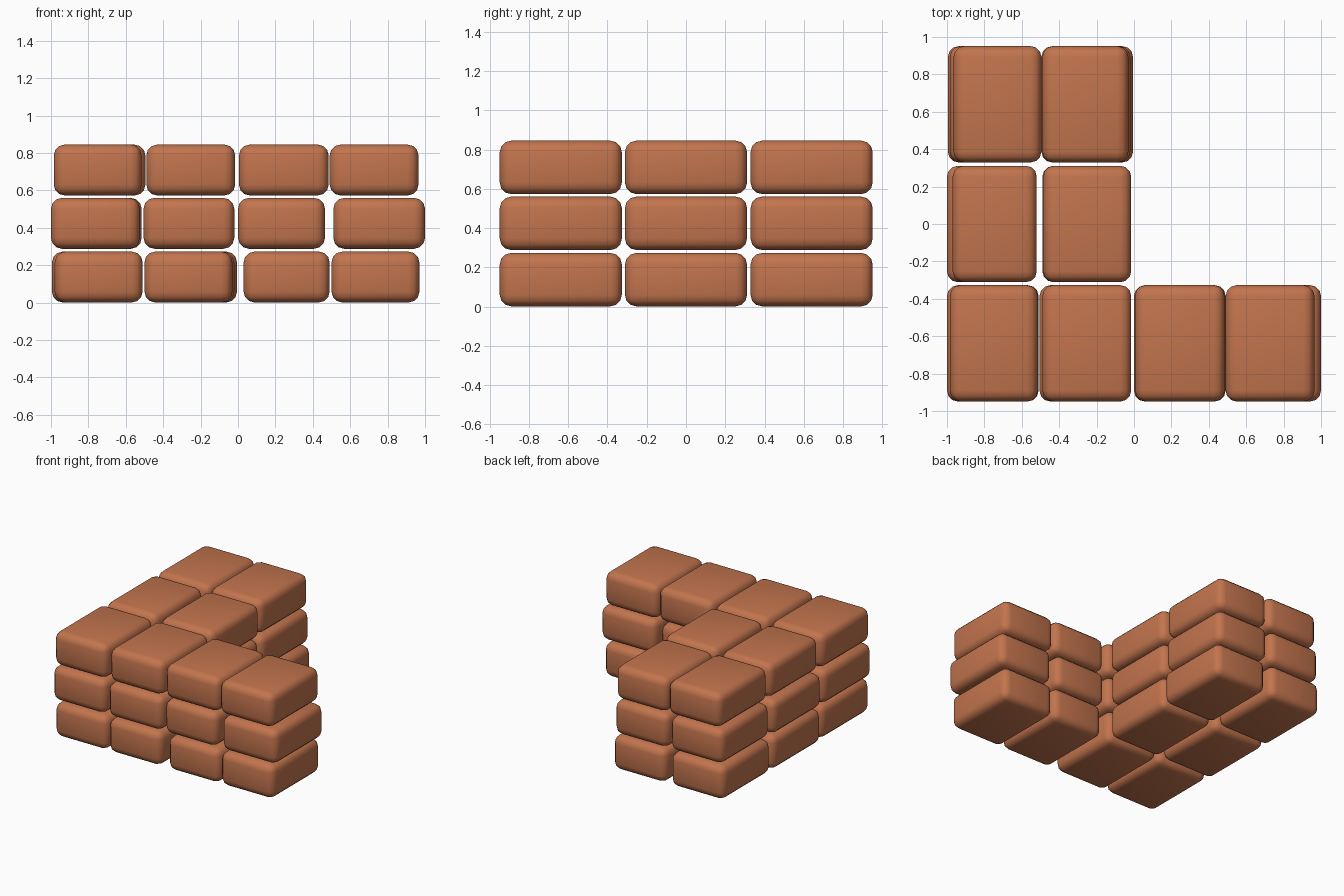
import bpy

if "Cube" in bpy.data.objects:
    bpy.data.objects.remove(bpy.data.objects["Cube"])

clay = bpy.data.materials.new("terracotta")
clay.diffuse_color = (0.54, 0.175, 0.075, 1)
clay.use_nodes = True
clay.node_tree.nodes["Principled BSDF"].inputs["Base Color"].default_value = clay.diffuse_color

DEPTH, HEIGHT, BEVEL = 0.622, 0.272, 0.058
ROWS_Y = (-0.638, 0.0, 0.64)
LAYERS_Z = (0.137, 0.424, 0.709)


def brick(name, x0, x1, y, z):
    """Rounded brick spanning x0..x1."""
    bpy.ops.mesh.primitive_cube_add(size=1, location=((x0 + x1) / 2, y, z))
    ob = bpy.context.object
    ob.name = name
    ob.scale = (x1 - x0, DEPTH, HEIGHT)
    bpy.ops.object.transform_apply(location=False, rotation=False, scale=True)
    mod = ob.modifiers.new("rounded edges", 'BEVEL')
    mod.width = BEVEL
    mod.segments = 3
    bpy.ops.object.modifier_apply(modifier=mod.name)
    ob.data.materials.append(clay)
    bpy.ops.object.shade_smooth_by_angle(angle=0.8)


# Left and right edge of every brick: layer -> row (front to back) -> bricks
WALL = (
    (((-0.98, -0.51), (-0.50, -0.03), (0.03, 0.49), (0.50, 0.97)),
     ((-0.995, -0.52), (-0.49, -0.02)),
     ((-0.995, -0.52), (-0.475, -0.005))),
    (((-1.00, -0.525), (-0.505, -0.02), (0.00, 0.465), (0.51, 1.00)),
     ((-1.00, -0.525), (-0.49, -0.02)),
     ((-0.985, -0.515), (-0.495, -0.02))),
    (((-0.985, -0.515), (-0.49, -0.015), (0.005, 0.485), (0.49, 0.965)),
     ((-0.97, -0.52), (-0.485, -0.015)),
     ((-0.965, -0.495), (-0.49, -0.03))),
)

# L-shaped stack of bricks
for layer, z in zip(WALL, LAYERS_Z):
    for row, y in zip(layer, ROWS_Y):
        for x0, x1 in row:
            brick("brick", x0, x1, y, z)
